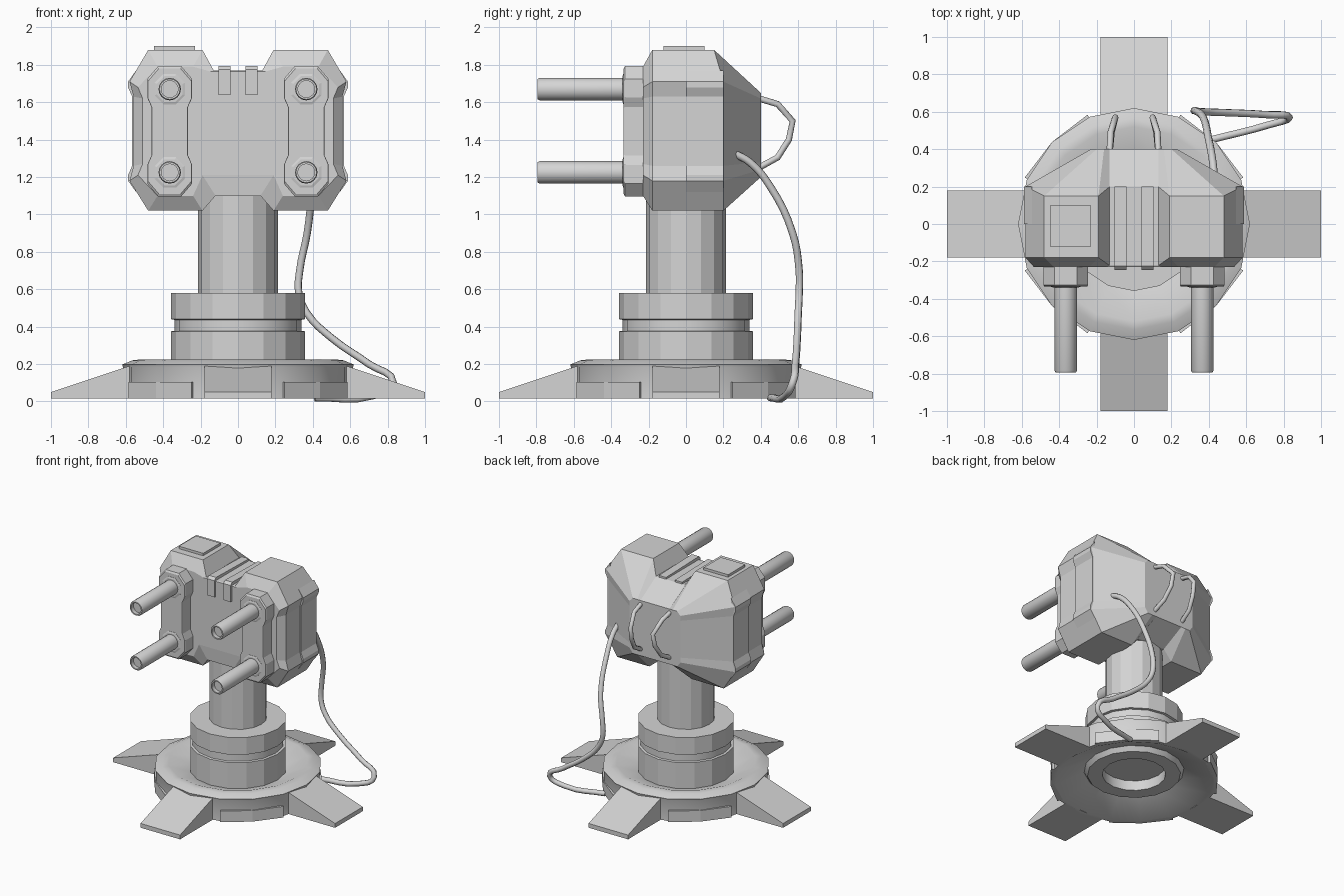
import bpy, bmesh
from math import pi, sin, cos, radians
from mathutils import Matrix

cube = bpy.data.objects.get("Cube")
if cube:
    bpy.data.objects.remove(cube, do_unlink=True)

grey = bpy.data.materials.new("plain grey")
grey.use_nodes = True
grey.diffuse_color = (0.66, 0.66, 0.66, 1)
grey.node_tree.nodes["Principled BSDF"].inputs["Base Color"].default_value = grey.diffuse_color


def finish(name, bm, smooth=False):
    bmesh.ops.recalc_face_normals(bm, faces=bm.faces)
    mesh = bpy.data.meshes.new(name)
    bm.to_mesh(mesh)
    bm.free()
    mesh.materials.append(grey)
    obj = bpy.data.objects.new(name, mesh)
    bpy.context.collection.objects.link(obj)
    if smooth:
        bpy.ops.object.select_all(action='DESELECT')
        obj.select_set(True)
        bpy.context.view_layer.objects.active = obj
        bpy.ops.object.shade_smooth_by_angle(angle=radians(32))


def loft(name, sections, matrix=None, smooth=False):
    """Skin matching closed loops of points and cap both ends."""
    bm = bmesh.new()
    rings = [[bm.verts.new(p) for p in s] for s in sections]
    n = len(rings[0])
    for a, b in zip(rings, rings[1:]):
        for i in range(n):
            j = (i + 1) % n
            bm.faces.new((a[i], a[j], b[j], b[i]))
    bm.faces.new(rings[0])
    bm.faces.new(rings[-1])
    if matrix:
        bm.transform(matrix)
    finish(name, bm, smooth)


def lathe(name, profile, sides, matrix=None, smooth=False):
    """Turn a (radius, height) profile about z."""
    rings = [[(r * cos(2 * pi * i / sides), r * sin(2 * pi * i / sides), z)
              for i in range(sides)] for r, z in profile]
    loft(name, rings, matrix, smooth)


def box(name, lo, hi):
    ring = [(lo[0], lo[1]), (hi[0], lo[1]), (hi[0], hi[1]), (lo[0], hi[1])]
    loft(name, [[(x, y, z) for x, y in ring] for z in (lo[2], hi[2])])


def cable(name, points, radius, handle='AUTO'):
    """Round tube along a path."""
    curve = bpy.data.curves.new(name, 'CURVE')
    curve.dimensions = '3D'
    curve.bevel_depth = radius
    curve.bevel_resolution = 2
    curve.resolution_u = 4
    curve.use_fill_caps = True
    spline = curve.splines.new('BEZIER')
    spline.bezier_points.add(len(points) - 1)
    for bp, p in zip(spline.bezier_points, points):
        bp.co = p
        bp.handle_left_type = bp.handle_right_type = handle
    curve.materials.append(grey)
    obj = bpy.data.objects.new(name, curve)
    bpy.context.collection.objects.link(obj)


# Base disc, dished above and below, with a central tube
lathe("base_disc", [(0.21, 0.56), (0.34, 0.56), (0.34, 0.16), (0.36, 0.165), (0.52, 0.225),
                    (0.565, 0.22), (0.62, 0.197), (0.615, 0.185), (0.615, 0.015),
                    (0.59, 0.015), (0.37, 0.11), (0.345, 0.075), (0.235, 0.075),
                    (0.235, 0.5)], 16, None, True)

# Turntable collar and column
lathe("collar", [(0.358, 0.155), (0.358, 0.375), (0.33, 0.38), (0.33, 0.435),
                 (0.358, 0.44), (0.358, 0.58), (0.2, 0.58), (0.2, 0.5), (0.26, 0.5),
                 (0.26, 0.155)], 16)
lathe("column", [(0.213, 0.5), (0.213, 1.15)], 16)

# Four wedge feet and the curved plates between them
for k, side in enumerate(("left", "back", "right", "front")):
    turn = Matrix.Rotation(k * pi / 2, 4, 'Z')
    wedge = [(0.58, 0.015), (1.0, 0.015), (1.0, 0.05), (0.61, 0.18), (0.58, 0.19)]
    loft(side + "_foot", [[(x, y, z) for x, z in wedge] for y in (-0.178, 0.178)], turn)
    arc = [(0.635, 23), (0.62, 45), (0.635, 67), (0.59, 67), (0.59, 45), (0.59, 23)]
    loft(side + "_base_plate", [[(r * cos(radians(a)), r * sin(radians(a)), z)
                                 for r, a in arc] for z in (0.015, 0.105)], turn)


# Head: a waisted outline lofted from front to back
def mirrored(half):
    return half + [(-x, z) for x, z in reversed(half) if x > 0]


full = mirrored([(0, 1.77), (0.13, 1.77), (0.19, 1.88), (0.48, 1.88), (0.58, 1.71),
                 (0.558, 1.63), (0.558, 1.26), (0.58, 1.18), (0.48, 1.02),
                 (0.19, 1.02), (0.12, 1.10), (0, 1.10)])
face = mirrored([(0, 1.765), (0.15, 1.765), (0.24, 1.79), (0.43, 1.79), (0.535, 1.68),
                 (0.51, 1.62), (0.51, 1.27), (0.535, 1.21), (0.43, 1.10),
                 (0.24, 1.10), (0.19, 1.21), (0, 1.21)])
rear = mirrored([(0, 1.65), (0.13, 1.65), (0.16, 1.65), (0.2, 1.65), (0.23, 1.62),
                 (0.23, 1.58), (0.23, 1.28), (0.23, 1.24), (0.2, 1.2),
                 (0.16, 1.2), (0.12, 1.2), (0, 1.2)])
loft("head", [[(x, -0.23, z) for x, z in face],
              [(x, -0.18 if abs(x) > 0.15 else -0.222, z) for x, z in full],
              [(x, 0.15 if z > 1.8 else 0.2, z) for x, z in full],
              [(x, 0.4, z) for x, z in rear]])

# Hatch on the right pod
box("top_hatch", (-0.45, -0.12, 1.87), (-0.23, 0.1, 1.9))

# Gun blocks, barrels, side plates, clips and rear hoses
mid = 1.445
quarter = [(0.06, 0.35), (0.12, 0.28), (0.12, 0.18), (0.098, 0.13)]
right_half = quarter + [(x, -z) for x, z in reversed(quarter)]
outline = right_half + [(-x, z) for x, z in reversed(right_half)]
bulge = [(0.545, 0.325), (0.588, 0.265), (0.588, 0.235), (0.566, 0.185)]
plate = bulge + [(x, -z) for x, z in reversed(bulge)]
lie = Matrix.Rotation(pi / 2, 4, 'X')
for s, side in ((1, "left"), (-1, "right")):
    cx = s * 0.365
    loft(side + "_gun_block", [[(cx + x * k, y, mid + z * k) for x, z in outline]
                               for y, k in ((-0.22, 1), (-0.325, 1), (-0.333, 0.96))])
    loft(side + "_side_plate", [[(s * x, y, mid + z) for x, z in plate]
                                for y in (0, 0.2)])
    for z, level in ((1.67, "upper"), (1.225, "lower")):
        place = Matrix.Translation((cx, 0, z)) @ lie
        name = side + "_" + level
        lathe(name + "_barrel_mount", [(0.088, 0.32), (0.088, 0.335), (0.075, 0.339)], 8,
              place @ Matrix.Rotation(pi / 8, 4, 'Z'))
        lathe(name + "_barrel", [(0.06, 0.32), (0.06, 0.783), (0.055, 0.793),
                                 (0.045, 0.793), (0.045, 0.76)], 16, place, True)
    # Clip strip folded over the front edge of the bridge
    strip = [(0.2, 1.76), (0.2, 1.785), (-0.225, 1.795), (-0.245, 1.775),
             (-0.245, 1.64), (-0.22, 1.64), (-0.22, 1.76)]
    loft(side + "_clip", [[(s * x, y, z) for y, z in strip] for x in (0.04, 0.105)])
    cable(side + "_rear_hose", [(s * 0.13, 0.39, 1.62), (s * 0.125, 0.49, 1.59),
                                (s * 0.1, 0.57, 1.5), (s * 0.105, 0.55, 1.4),
                                (s * 0.12, 0.49, 1.305), (s * 0.13, 0.39, 1.25)],
          0.017, 'VECTOR')

# Long power cable from the head to the ground
cable("power_cable", [(0.43, 0.25, 1.33), (0.42, 0.34, 1.28), (0.40, 0.45, 1.15),
                      (0.37, 0.57, 0.9), (0.33, 0.605, 0.7), (0.325, 0.605, 0.58),
                      (0.37, 0.6, 0.47), (0.5, 0.595, 0.34), (0.7, 0.585, 0.2),
                      (0.83, 0.57, 0.1), (0.72, 0.53, 0.03), (0.41, 0.45, 0.02)], 0.02)
